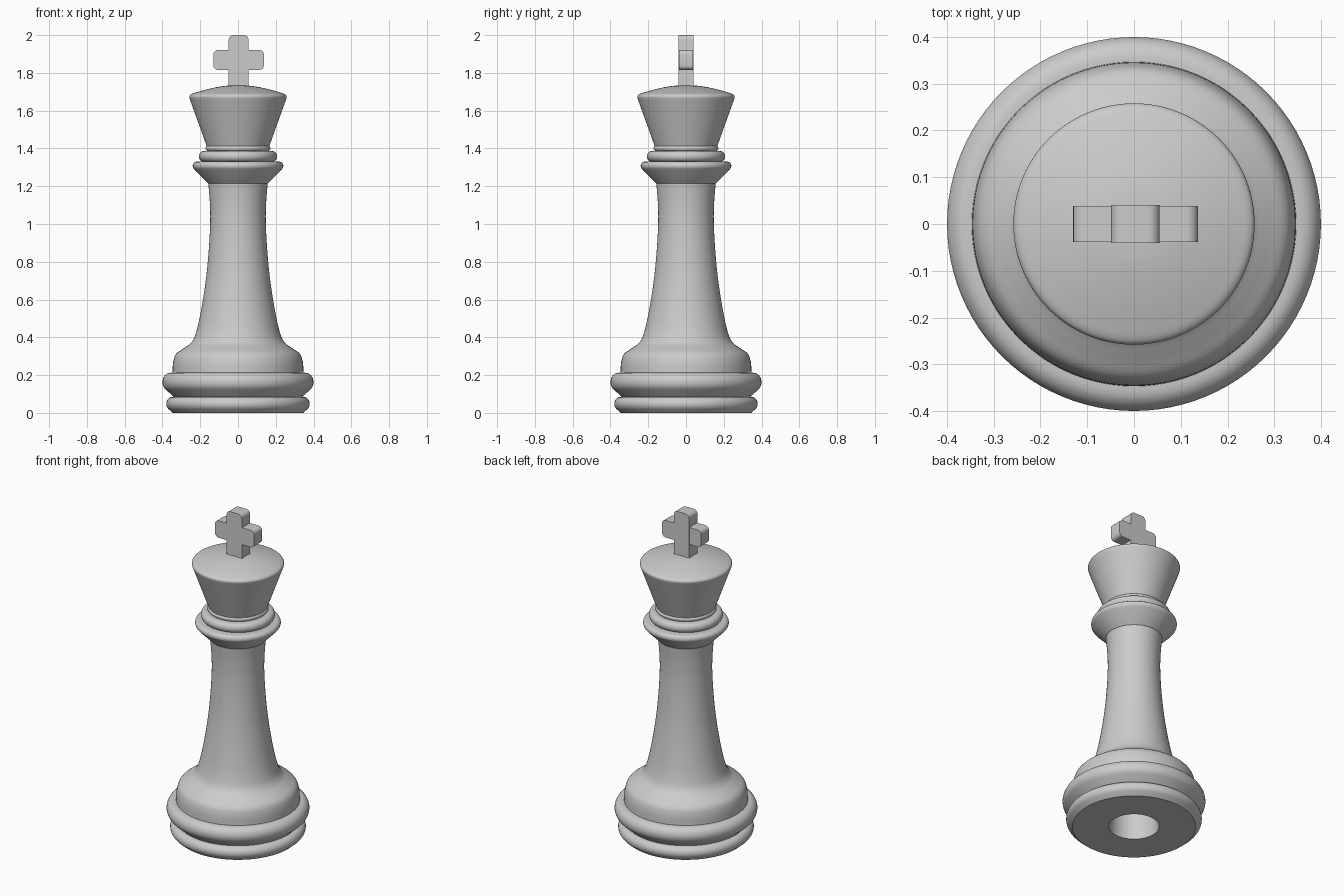
import bpy, bmesh
from math import pi, sin, cos
from mathutils import Vector
from mathutils.geometry import interpolate_bezier

cube = bpy.data.objects.get("Cube")
if cube:
    bpy.data.objects.remove(cube, do_unlink=True)

grey = bpy.data.materials.new("plain grey")
colour = (0.6, 0.6, 0.6, 1)
grey.diffuse_color = colour
grey.use_nodes = True
grey.node_tree.nodes["Principled BSDF"].inputs["Base Color"].default_value = colour


def finish(name, bm):
    bmesh.ops.recalc_face_normals(bm, faces=bm.faces)
    mesh = bpy.data.meshes.new(name)
    bm.to_mesh(mesh)
    bm.free()
    mesh.materials.append(grey)
    obj = bpy.data.objects.new(name, mesh)
    bpy.context.collection.objects.link(obj)
    bpy.ops.object.select_all(action="DESELECT")
    obj.select_set(True)
    bpy.context.view_layer.objects.active = obj
    bpy.ops.object.shade_smooth_by_angle(angle=0.6)
    return obj


def turn(name, profile, sides=96):
    """Revolve (radius, height) points about the z axis."""
    bm = bmesh.new()
    verts = [bm.verts.new((r, 0, z)) for r, z in profile]
    edges = [bm.edges.new(pair) for pair in zip(verts, verts[1:])]
    bmesh.ops.spin(bm, geom=verts + edges, cent=(0, 0, 0), axis=(0, 0, 1),
                   angle=2 * pi, steps=sides, use_duplicate=False)
    bmesh.ops.remove_doubles(bm, verts=bm.verts, dist=0.0002)
    return finish(name, bm)


def arc(r, z, rr, rz, start, end, steps=10):
    """Elliptical arc in the profile; angles in degrees from outward."""
    angles = [(start + (end - start) * i / steps) * pi / 180 for i in range(steps + 1)]
    return [(r + rr * cos(a), z + rz * sin(a)) for a in angles]


def curve(points, steps=6):
    """Smooth profile curve through the points."""
    p = [Vector(q) for q in points]
    tang = [(p[min(i + 1, len(p) - 1)] - p[max(i - 1, 0)]).normalized()
            for i in range(len(p))]
    out = [p[0]]
    for a, b, ta, tb in zip(p, p[1:], tang, tang[1:]):
        d = (b - a).length / 3
        out += interpolate_bezier(a, a + ta * d, b - tb * d, b, steps)[1:]
    return [(v.x, v.y) for v in out]


# Base: lower ring with a hollow underneath, then the wide ring
turn("base_foot", [(0, 0.3), (0.13, 0.3), (0.14, 0), (0.345, 0)]
     + arc(0.345, 0.048, 0.035, 0.037, -50, 90) + [(0.3, 0.085)])
turn("base_ring", [(0.3, 0.085), (0.34, 0.085)]
     + arc(0.355, 0.163, 0.045, 0.05, -50, 90) + [(0.3, 0.213)])

# Shoulder flowing into the waisted shaft
turn("shaft", curve([(0.347, 0.21), (0.343, 0.27), (0.328, 0.312), (0.288, 0.342),
                     (0.25, 0.37), (0.227, 0.41), (0.2, 0.52), (0.171, 0.7),
                     (0.155, 0.86), (0.147, 1.02), (0.15, 1.13), (0.158, 1.22)]))

# Collar and the two neck rings
turn("collar", [(0.1, 1.215), (0.158, 1.215), (0.231, 1.289)]
     + arc(0.218, 1.308, 0.022, 0.022, -45, 90) + [(0.1, 1.33)])
turn("neck_ring_lower", [(0.1, 1.33)] + arc(0.182, 1.358, 0.025, 0.028, -90, 90)
     + [(0.1, 1.386)])
turn("neck_ring_upper", [(0.1, 1.386)] + arc(0.158, 1.4, 0.014, 0.014, -90, 90)
     + [(0.1, 1.414)])

# Flared head with a domed top
turn("head", [(0.1, 1.41), (0.165, 1.41), (0.252, 1.652)]
     + curve([(0.255, 1.66), (0.258, 1.674), (0.251, 1.685), (0.23, 1.694),
              (0.16, 1.714), (0.08, 1.73), (0, 1.735)]))


def bar(name, x, z, depth, rounded):
    """Upright plate whose depth-wise edges chosen by a rule are rounded."""
    bm = bmesh.new()
    bmesh.ops.create_cube(bm, size=1)
    for v in bm.verts:
        v.co = (x[v.co.x > 0], depth * v.co.y, z[v.co.z > 0])
    edges = [e for e in bm.edges
             if abs(e.verts[0].co.y - e.verts[1].co.y) > depth / 2 and rounded(e.verts[0].co)]
    bmesh.ops.bevel(bm, geom=edges, offset=0.024, segments=6, profile=0.5, affect="EDGES")
    return finish(name, bm)


# Cross finial
bar("cross_post", (-0.049, 0.055), (1.7, 2.0), 0.082, lambda co: co.z > 1.9)
bar("cross_arms", (-0.13, 0.137), (1.816, 1.921), 0.076, lambda co: True)
